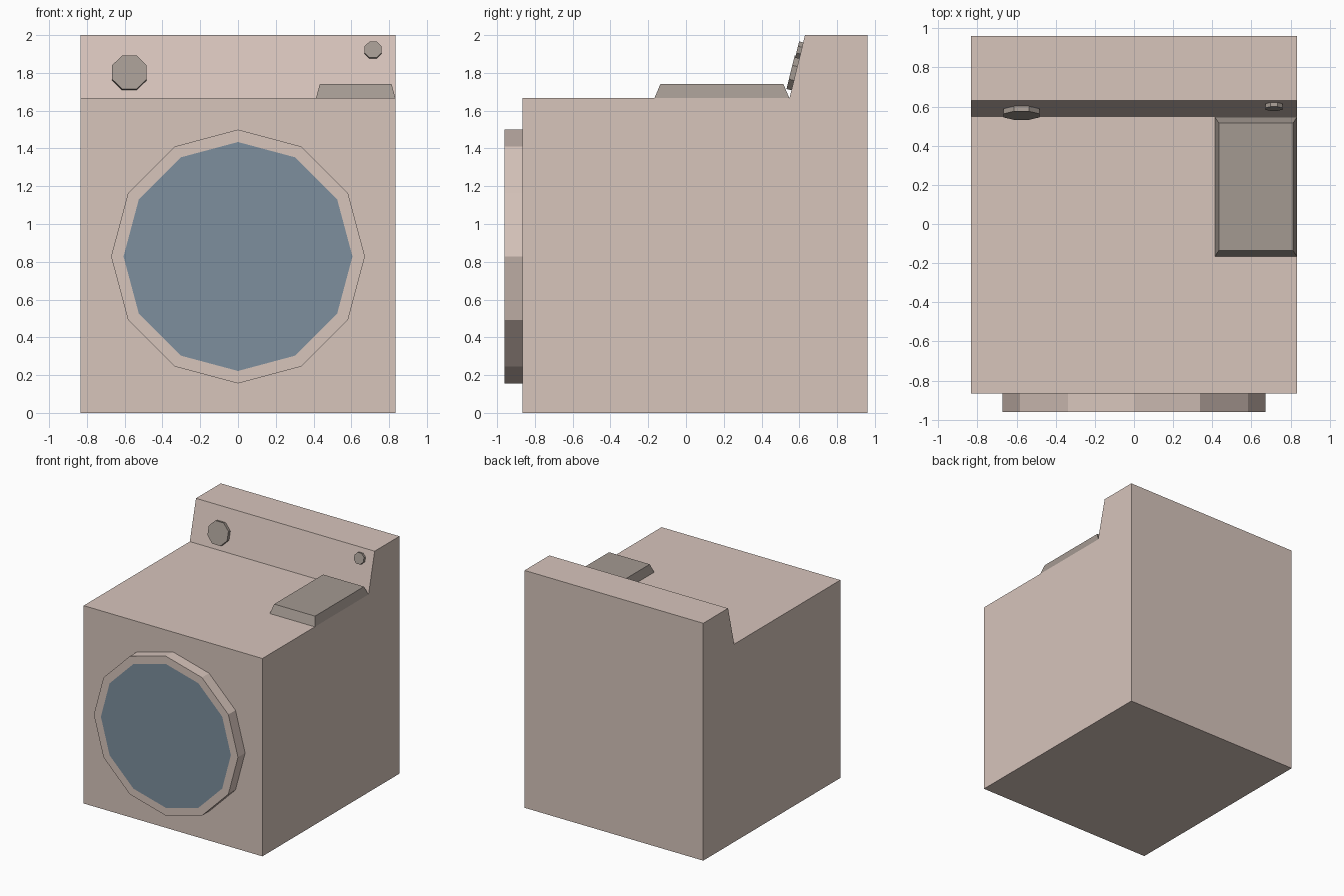
import bpy, bmesh, math
from mathutils import Matrix, Vector

if "Cube" in bpy.data.objects:
    bpy.data.objects.remove(bpy.data.objects["Cube"])


def material(name, rgb):
    m = bpy.data.materials.new(name)
    m.diffuse_color = (*rgb, 1)
    m.use_nodes = True
    m.node_tree.nodes["Principled BSDF"].inputs["Base Color"].default_value = m.diffuse_color
    return m


CREAM = material("warm_cream", (0.68, 0.555, 0.50))
GREY = material("warm_grey", (0.37, 0.32, 0.285))
BLUE = material("glass_blue", (0.205, 0.275, 0.34))


def finish(name, bm, *mats):
    bmesh.ops.recalc_face_normals(bm, faces=bm.faces[:])
    me = bpy.data.meshes.new(name)
    bm.to_mesh(me)
    bm.free()
    for m in mats:
        me.materials.append(m)
    ob = bpy.data.objects.new(name, me)
    bpy.context.collection.objects.link(ob)
    return ob


def prism(sides, radius, depth, turn, origin, normal):
    """Flat-sided disc rising from origin along normal; returns bmesh and front face."""
    n = Vector(normal).normalized()
    x = Vector((1, 0, 0))
    y = n.cross(x)
    bm = bmesh.new()
    ring = []
    for i in range(sides):
        a = turn + math.tau * i / sides
        ring.append(bm.verts.new(Vector(origin) + radius * (math.cos(a) * x + math.sin(a) * y)))
    base = bm.faces.new(ring)
    ext = bmesh.ops.extrude_face_region(bm, geom=[base], use_keep_orig=True)["geom"]
    bmesh.ops.translate(bm, vec=n * depth, verts=[g for g in ext if isinstance(g, bmesh.types.BMVert)])
    front = next(g for g in ext if isinstance(g, bmesh.types.BMFace))
    return bm, front


# Cabinet: side profile with raised, sloping control panel
HALF = 0.833
profile = [(-0.865, 0), (0.96, 0), (0.96, 2), (0.63, 2), (0.548, 1.667), (-0.865, 1.667)]
bm = bmesh.new()
side = bm.faces.new([bm.verts.new((-HALF, y, z)) for y, z in profile])
ext = bmesh.ops.extrude_face_region(bm, geom=[side], use_keep_orig=True)["geom"]
bmesh.ops.translate(bm, vec=(2 * HALF, 0, 0), verts=[g for g in ext if isinstance(g, bmesh.types.BMVert)])
finish("cabinet", bm, CREAM)

# Round door with a flat glass pane inset in its front
bm, front = prism(12, 0.672, 0.095, math.pi / 2, (0, -0.865, 0.828), (0, -1, 0))
bmesh.ops.inset_region(bm, faces=[front], thickness=0.066)
front.material_index = 1
finish("door", bm, CREAM, BLUE)

# Knobs seated on the sloping panel
slope = (0.63 - 0.548) / (2 - 1.667)
for name, x, z, r, d in (("large_knob", -0.575, 1.797, 0.099, 0.027),
                         ("small_knob", 0.715, 1.918, 0.048, 0.022)):
    bm, _ = prism(8, r, d, math.pi / 8, (x, 0.548 + slope * (z - 1.667), z), (0, -1, slope))
    finish(name, bm, GREY)

# Lid with tapered sides on the cabinet top
bm = bmesh.new()
bmesh.ops.create_cube(bm, size=1)
for v in bm.verts:
    top = v.co.z > 0
    inset_x, inset_y = (0.02, 0.031) if top else (0, 0)
    v.co = Vector((0.623 + math.copysign(0.21 - inset_x, v.co.x),
                   0.19 + math.copysign(0.357 - inset_y, v.co.y),
                   1.74 if top else 1.667))
finish("lid", bm, GREY)
